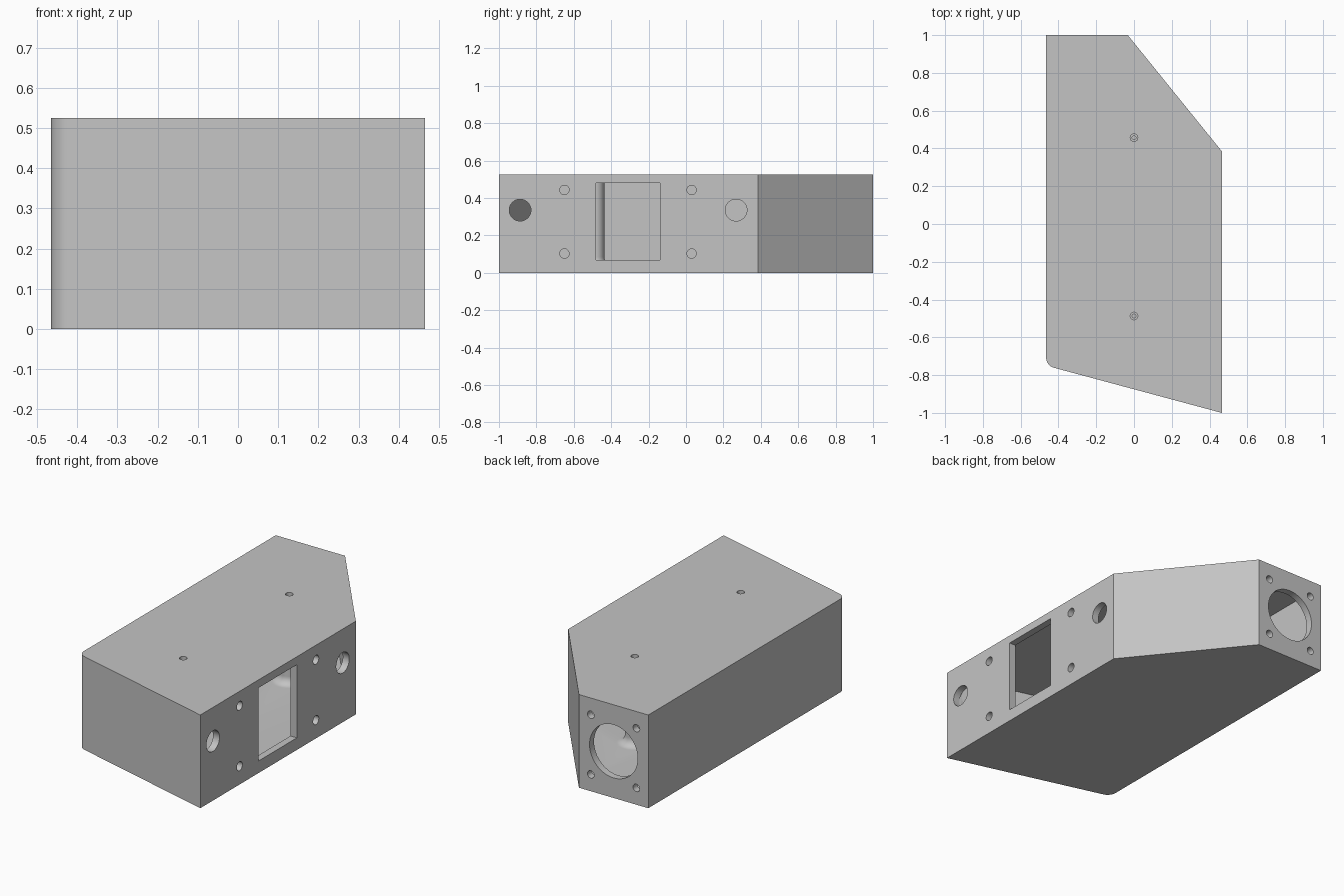
import bpy, bmesh, math
from mathutils import Vector, Matrix

if "Cube" in bpy.data.objects:
    bpy.data.objects.remove(bpy.data.objects["Cube"])

HEIGHT, WALL = 0.525, 0.04
OUTLINE = [(-0.465, -0.75), (0.465, -1), (0.465, 0.385), (-0.033, 1), (-0.465, 1)]

grey = bpy.data.materials.new("plain grey")
grey.use_nodes = True
grey.diffuse_color = (0.55, 0.55, 0.55, 1)
grey.node_tree.nodes["Principled BSDF"].inputs["Base Color"].default_value = grey.diffuse_color


def finish(name, bm):
    bmesh.ops.recalc_face_normals(bm, faces=bm.faces)
    mesh = bpy.data.meshes.new(name)
    bm.to_mesh(mesh)
    bm.free()
    mesh.materials.append(grey)
    ob = bpy.data.objects.new(name, mesh)
    bpy.context.collection.objects.link(ob)
    return ob


def prism(name, points, z0, z1, round_corner=0):
    bm = bmesh.new()
    face = bm.faces.new([bm.verts.new((x, y, z0)) for x, y in points])
    top = bmesh.ops.extrude_face_region(bm, geom=[face])["geom"]
    bmesh.ops.translate(bm, vec=(0, 0, z1 - z0),
                        verts=[v for v in top if isinstance(v, bmesh.types.BMVert)])
    if round_corner:
        corner = Vector(points[0])
        edges = [e for e in bm.edges if all((v.co.xy - corner).length < 0.001 for v in e.verts)]
        bmesh.ops.bevel(bm, geom=edges, offset=round_corner, segments=10,
                        profile=0.5, affect='EDGES')
    return finish(name, bm)


def inset(points, d):
    # shift every wall line inward and intersect neighbours
    result = []
    for i, p in enumerate(points):
        p = Vector(p)
        a = (p - Vector(points[i - 1])).normalized()
        b = (Vector(points[(i + 1) % len(points)]) - p).normalized()
        na, nb = Vector((-a.y, a.x)), Vector((-b.y, b.x))
        result.append(tuple(p + (na + nb) * d / (1 + na.dot(nb))))
    return result


def cylinder(name, centre, radius, depth, axis):
    bm = bmesh.new()
    turn = Vector((0, 0, 1)).rotation_difference(Vector(axis)).to_matrix().to_4x4()
    bmesh.ops.create_cone(bm, cap_ends=True, segments=48, radius1=radius, radius2=radius,
                          depth=depth, matrix=Matrix.Translation(centre) @ turn)
    return finish(name, bm)


def lathe(name, profile, x, y, steps=48):
    bm = bmesh.new()
    rings = []
    for r, z in profile:
        rings.append([bm.verts.new((x + r * math.cos(k * math.tau / steps),
                                    y + r * math.sin(k * math.tau / steps), z))
                      for k in range(steps)])
    for lo, hi in zip(rings, rings[1:]):
        for k in range(steps):
            n = (k + 1) % steps
            bm.faces.new((lo[k], lo[n], hi[n], hi[k]))
    bm.faces.new(rings[0])
    bm.faces.new(rings[-1])
    return finish(name, bm)


def combine(target, tool, operation):
    mod = target.modifiers.new("combine", 'BOOLEAN')
    mod.operation, mod.solver, mod.object = operation, 'EXACT', tool
    bpy.context.view_layer.objects.active = target
    bpy.ops.object.modifier_apply(modifier=mod.name)
    bpy.data.objects.remove(tool)


# hollow shell with one rounded vertical corner
housing = prism("housing", OUTLINE, 0, HEIGHT, round_corner=0.04)
combine(housing, prism("cavity", inset(OUTLINE, WALL), WALL, HEIGHT - WALL), 'DIFFERENCE')

# screw posts with a filleted foot, and their stepped screw holes
FILLET, POST = 0.045, 0.05
foot = [(POST + FILLET * (1 - math.sin(a)), WALL + FILLET * (1 - math.cos(a)))
        for a in [k * math.pi / 16 for k in range(9)]]
for y in (-0.487, 0.457):
    profile = [(POST + FILLET, WALL / 2)] + foot + [(POST, HEIGHT - WALL / 2)]
    combine(housing, lathe("post", profile, 0, y), 'UNION')
    combine(housing, cylinder("counterbore", (0, y, HEIGHT), 0.02, 0.06, (0, 0, 1)), 'DIFFERENCE')
    combine(housing, cylinder("screw_hole", (0, y, HEIGHT), 0.01, 0.6, (0, 0, 1)), 'DIFFERENCE')

# side wall: window, cable holes and bolt holes
side = OUTLINE[1][0]
window = [(side - 0.1, -0.48), (side + 0.1, -0.48), (side + 0.1, -0.14), (side - 0.1, -0.14)]
combine(housing, prism("window", window, 0.068, 0.48), 'DIFFERENCE')
for y in (-0.887, 0.268):
    combine(housing, cylinder("cable_hole", (side, y, 0.335), 0.058, 0.12, (1, 0, 0)), 'DIFFERENCE')
for y in (-0.65, 0.03):
    for z in (0.103, 0.443):
        combine(housing, cylinder("bolt_hole", (side, y, z), 0.025, 0.12, (1, 0, 0)), 'DIFFERENCE')

# back wall: round port with four bolt holes
port_x, port_z = -0.249, HEIGHT / 2
combine(housing, cylinder("port", (port_x, 1, port_z), 0.15, 0.14, (0, 1, 0)), 'DIFFERENCE')
for sx in (-1, 1):
    for sz in (-1, 1):
        spot = (port_x + sx * 0.142, 1, port_z + sz * 0.168)
        combine(housing, cylinder("port_bolt_hole", spot, 0.021, 0.14, (0, 1, 0)), 'DIFFERENCE')

# smooth round surfaces, keep crisp edges
bpy.ops.object.select_all(action='DESELECT')
housing.select_set(True)
bpy.context.view_layer.objects.active = housing
bpy.ops.object.shade_smooth_by_angle(angle=math.radians(30))
